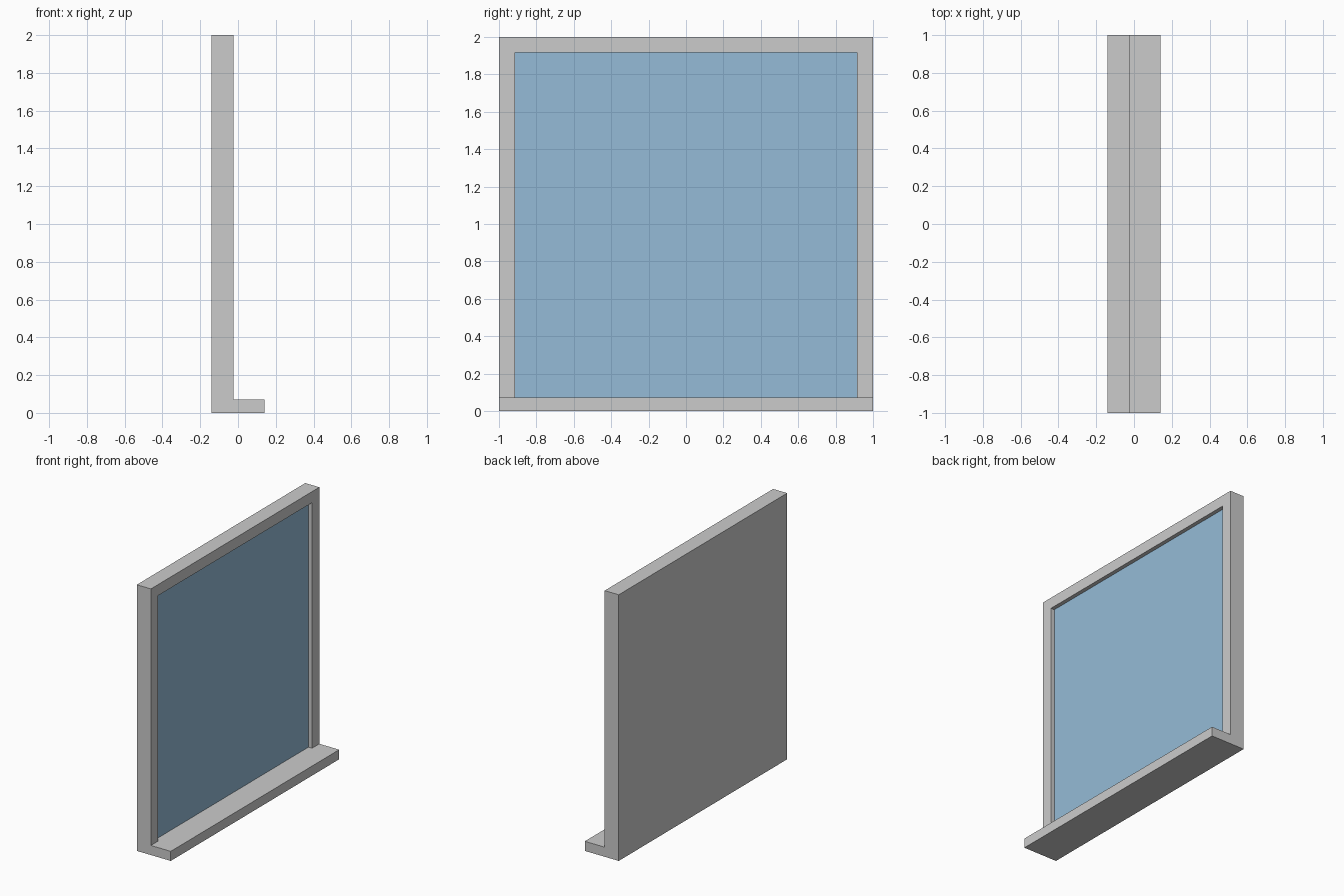
import bpy, bmesh
from mathutils import Vector

if "Cube" in bpy.data.objects:
    bpy.data.objects.remove(bpy.data.objects["Cube"])

BACK, FACE, NOSE = -0.141, -0.024, 0.141    # x of back, frame face, sill nose
SILL, HEAD, TOP = 0.072, 1.917, 2.0         # z levels
HALF, OPEN = 1.0, 0.914                     # half widths of frame and opening
GLASS = FACE - 0.03                         # x of visible glass


def extrude_y(name, profile, half):
    """Extrude an (x, z) profile from -half to +half along y."""
    bm = bmesh.new()
    face = bm.faces.new([bm.verts.new((x, -half, z)) for x, z in profile])
    geom = bmesh.ops.extrude_face_region(bm, geom=[face])["geom"]
    bmesh.ops.translate(bm, vec=Vector((0, 2 * half, 0)),
                        verts=[g for g in geom if isinstance(g, bmesh.types.BMVert)])
    bmesh.ops.recalc_face_normals(bm, faces=bm.faces)
    mesh = bpy.data.meshes.new(name)
    bm.to_mesh(mesh)
    bm.free()
    obj = bpy.data.objects.new(name, mesh)
    bpy.context.collection.objects.link(obj)
    return obj


def rect(x0, x1, z0, z1):
    return [(x0, z0), (x1, z0), (x1, z1), (x0, z1)]


# Frame and projecting sill: one L-shaped profile
frame = extrude_y("window_frame", [(BACK, 0), (NOSE, 0), (NOSE, SILL),
                                   (FACE, SILL), (FACE, TOP), (BACK, TOP)], HALF)

# Shallow opening cut into the front of the frame
cutter = extrude_y("opening_cutter", rect(GLASS - 0.01, FACE + 0.05, SILL, HEAD), OPEN)
cutter.hide_render = True
cut = frame.modifiers.new("opening", 'BOOLEAN')
cut.operation = 'DIFFERENCE'
cut.solver = 'EXACT'
cut.object = cutter
bpy.context.view_layer.objects.active = frame
bpy.ops.object.modifier_apply(modifier=cut.name)
bpy.data.objects.remove(cutter)

# Blue glass pane seated in the opening
pane = extrude_y("glass_pane", rect(GLASS - 0.01, GLASS, SILL, HEAD), OPEN)
blue = bpy.data.materials.new("blue_glass")
blue.diffuse_color = (0.30, 0.50, 0.68, 1)
blue.use_nodes = True
blue.node_tree.nodes["Principled BSDF"].inputs["Base Color"].default_value = blue.diffuse_color
pane.data.materials.append(blue)
